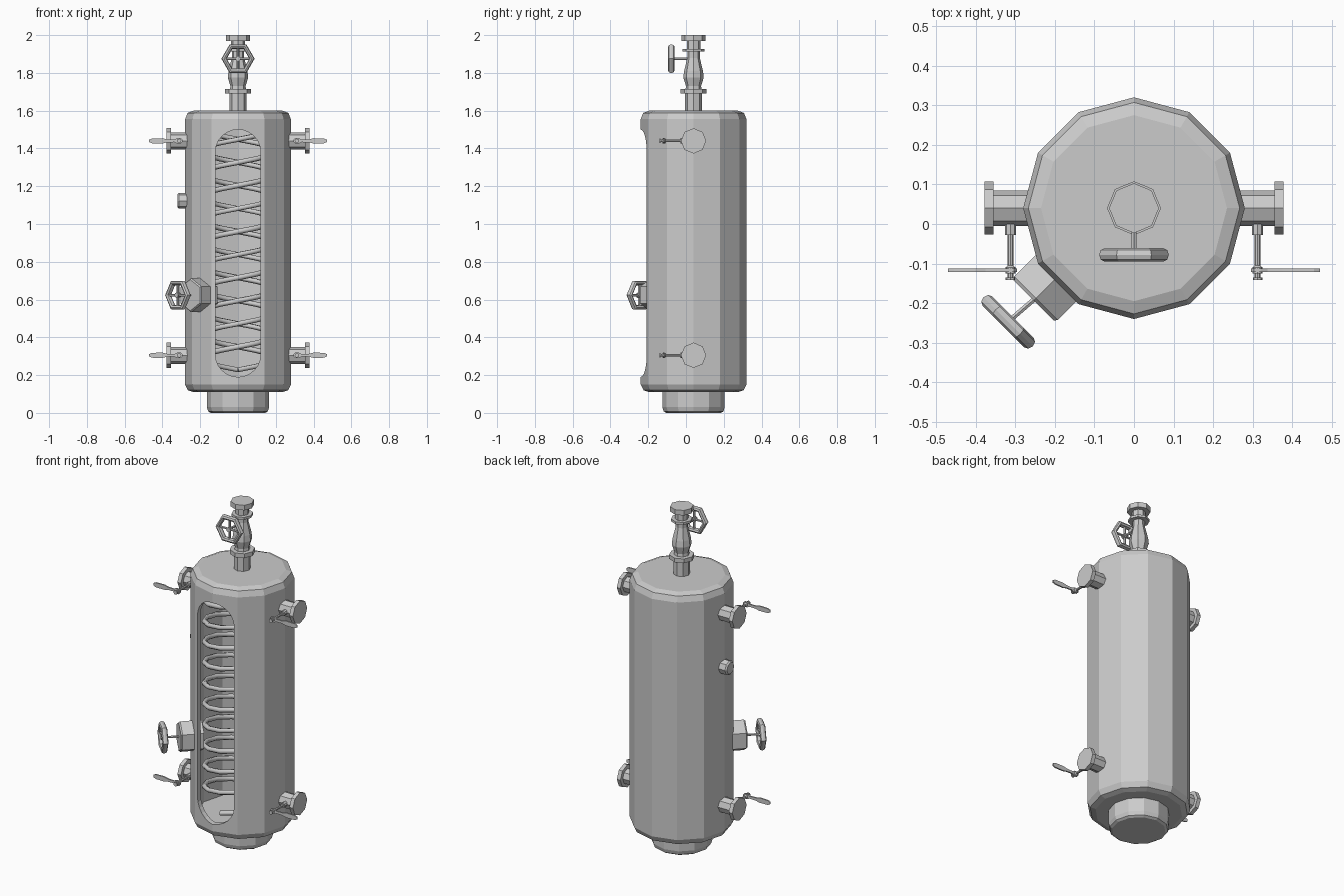
import bpy, bmesh
from math import sin, cos, pi, tau
from mathutils import Vector

if "Cube" in bpy.data.objects:
    bpy.data.objects.remove(bpy.data.objects["Cube"])

CY = 0.04  # tank axis in y


def frame(d):
    """Axes for a part pointing along d; its first vertex points up (or to +x)."""
    w = Vector(d).normalized()
    u = Vector((1, 0, 0)) if abs(w.z) > 0.9 else Vector((0, 0, 1))
    u = (u - w * u.dot(w)).normalized()
    return u, w.cross(u), w


def lathe(bm, profile, n, at=(0, CY, 0), d=(0, 0, 1), phase=0.0, ring=False):
    """Turn (radius, height) points around d; ring closes the section."""
    u, v, w = frame(d)
    at = Vector(at)
    rows = []
    for r, h in profile:
        rows.append([bm.verts.new(at + w * h + (u * cos(phase + tau * i / n) + v * sin(phase + tau * i / n)) * r)
                     for i in range(n)])
    faces = []
    pairs = list(zip(rows, rows[1:])) + ([(rows[-1], rows[0])] if ring else [])
    for a, b in pairs:
        for i in range(n):
            j = (i + 1) % n
            faces.append(bm.faces.new((a[i], a[j], b[j], b[i])))
    if not ring:
        faces += [bm.faces.new(rows[0][::-1]), bm.faces.new(rows[-1])]
    bmesh.ops.recalc_face_normals(bm, faces=faces)


def rod(bm, a, b, r, n=6):
    a, b = Vector(a), Vector(b)
    lathe(bm, [(r, 0), (r, (b - a).length)], n, a, b - a)


def plate(bm, outline, y0, y1):
    """Extrude an (x, z) outline along y."""
    front = [bm.verts.new((x, y0, z)) for x, z in outline]
    face = bm.faces.new(front)
    new = bmesh.ops.extrude_face_region(bm, geom=[face])["geom"]
    for g in new:
        if isinstance(g, bmesh.types.BMVert):
            g.co.y = y1
    bmesh.ops.recalc_face_normals(bm, faces=bm.faces[:])


def finish(name, bm, mirror=False):
    me = bpy.data.meshes.new(name)
    bm.to_mesh(me)
    bm.free()
    ob = bpy.data.objects.new(name, me)
    bpy.context.collection.objects.link(ob)
    if mirror:
        ob.modifiers.new("mirror", "MIRROR").use_bisect_axis[0] = False
    return ob


def handwheel(name, centre, d, stem_from):
    """Hexagonal rim, four spokes, hub and stem."""
    bm = bmesh.new()
    c = Vector(centre)
    u, v, w = frame(d)
    rim = [(0.074 + 0.014 * cos(tau * k / 8), 0.017 * sin(tau * k / 8)) for k in range(8)]
    lathe(bm, rim, 6, c, d, pi / 6, ring=True)
    for arm, reach in ((u, 0.062), (v, 0.070)):
        for s in (1, -1):
            rod(bm, c, c + arm * s * reach, 0.007)
    lathe(bm, [(0.014, -0.012), (0.014, 0.012)], 8, c, d)
    rod(bm, stem_from, c, 0.007)
    return finish(name, bm)


# tank shell: hollow, with a rounded slot cut through the front
bm = bmesh.new()
lathe(bm, [(0.235, 0.11), (0.265, 0.12), (0.28, 0.15), (0.28, 1.555), (0.267, 1.588), (0.235, 1.6)], 12)
tank = finish("tank_shell", bm)

bm = bmesh.new()
lathe(bm, [(0.25, 0.15), (0.25, 1.56)], 12)
cavity = finish("cavity_cutter", bm)

slot = [(0.12 * cos(pi * k / 12), 1.38 + 0.12 * sin(pi * k / 12)) for k in range(13)]
slot += [(-x, 1.69 - z) for x, z in slot]
bm = bmesh.new()
plate(bm, slot, -0.4, -0.08)
window = finish("window_cutter", bm)

bpy.context.view_layer.objects.active = tank
for cutter in (cavity, window):
    m = tank.modifiers.new("cut", "BOOLEAN")
    m.operation, m.object, m.solver = "DIFFERENCE", cutter, "EXACT"
    bpy.ops.object.modifier_apply(modifier=m.name)
    bpy.data.objects.remove(cutter)

# base foot
bm = bmesh.new()
lathe(bm, [(0.145, 0), (0.158, 0.008), (0.165, 0.03), (0.165, 0.115)], 12)
finish("base_foot", bm)

# two interleaved heating coils
cu = bpy.data.curves.new("heating_coil", "CURVE")
cu.dimensions = "3D"
cu.bevel_depth, cu.bevel_resolution, cu.use_fill_caps = 0.014, 1, True
PITCH, R, STEPS = 0.244, 0.205, 14
for start in (0, pi):
    sp = cu.splines.new("POLY")
    count = int(5.25 * STEPS)
    sp.points.add(count)
    for i, p in enumerate(sp.points):
        t = tau * i / STEPS
        a = t + start - pi / 2
        p.co = (R * cos(a), CY + R * sin(a), 0.24 - 0.012 + PITCH * t / tau, 1)
bpy.context.collection.objects.link(bpy.data.objects.new("heating_coil", cu))

# top pipe with flanges and valve body
bm = bmesh.new()
lathe(bm, [(0.045, 1.59), (0.045, 1.69), (0.068, 1.69), (0.068, 1.715), (0.042, 1.715), (0.04, 1.73),
           (0.054, 1.775), (0.05, 1.81), (0.033, 1.88), (0.033, 1.912), (0.058, 1.912), (0.058, 1.926),
           (0.036, 1.926), (0.036, 1.97), (0.063, 1.97), (0.063, 2.0)], 8)
finish("top_pipe", bm)
handwheel("top_handwheel", (0, -0.078, 1.875), (0, -1, 0), (0, CY, 1.875))

# side ports with lever taps, mirrored to the left
for level, z in (("upper", 1.44), ("lower", 0.305)):
    bm = bmesh.new()
    lathe(bm, [(0.045, 0.26), (0.045, 0.355), (0.067, 0.355), (0.067, 0.378)], 8, (0, CY, z), (1, 0, 0))
    finish(level + "_side_ports", bm, True)

    bm = bmesh.new()
    half = [(0.295, 0.006), (0.303, 0.015), (0.32, 0.015), (0.337, 0.007), (0.375, 0.008),
            (0.4, 0.014), (0.455, 0.013), (0.47, 0.006)]
    plate(bm, [(x, z + h) for x, h in half] + [(x, z - h) for x, h in reversed(half)], -0.121, -0.113)
    lathe(bm, [(0.014, -0.02), (0.014, 0.028), (0.007, 0.028), (0.007, 0.105), (0.013, 0.11), (0.013, 0.125),
               (0.007, 0.125), (0.007, 0.135), (0.012, 0.135), (0.012, 0.141)],
          8, (0.312, 0, z), (0, -1, 0))
    finish(level + "_lever_taps", bm, True)

# hexagonal drain valve on the front left
d = Vector((-1, -1, 0)).normalized()
end = Vector((-0.253, -0.193, 0.623))
bm = bmesh.new()
lathe(bm, [(0.09, -0.125), (0.09, -0.008), (0.083, 0)], 6, end, d)
finish("drain_valve_body", bm)
handwheel("drain_handwheel", (-0.318, -0.247, 0.623), d, end - d * 0.02)

# small plug on the left side
bm = bmesh.new()
lathe(bm, [(0.036, 0.262), (0.042, 0.27), (0.042, 0.312), (0.034, 0.32)], 8, (0, CY, 1.123), (-1, 0, 0))
finish("side_plug", bm)
